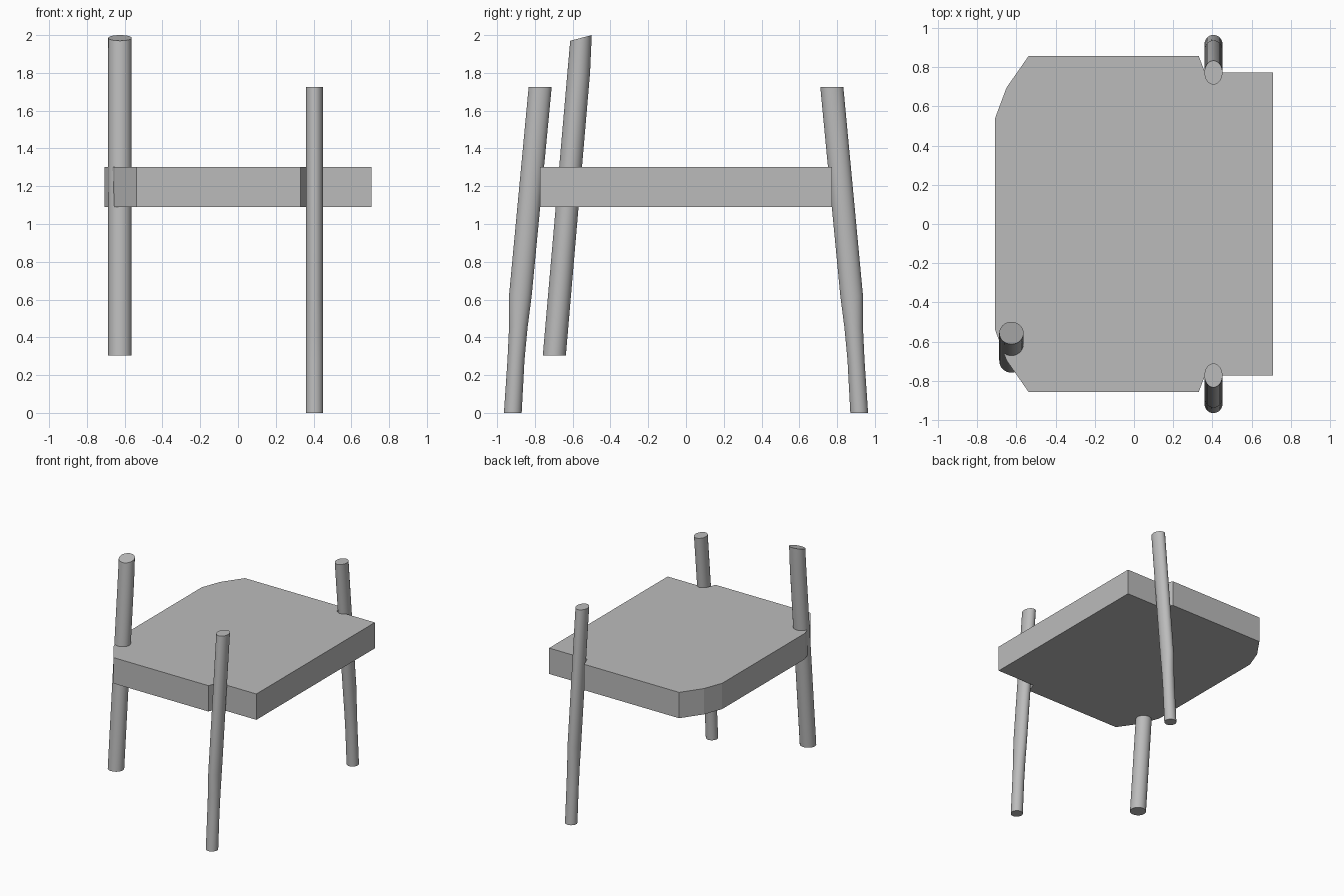
import bpy, bmesh, math

if "Cube" in bpy.data.objects:
    bpy.data.objects.remove(bpy.data.objects["Cube"])

grey = bpy.data.materials.new("plain grey")
grey.diffuse_color = (0.5, 0.5, 0.5, 1)
grey.use_nodes = True
grey.node_tree.nodes["Principled BSDF"].inputs["Base Color"].default_value = grey.diffuse_color


def finish(name, bm, smooth):
    bmesh.ops.recalc_face_normals(bm, faces=bm.faces[:])
    me = bpy.data.meshes.new(name)
    bm.to_mesh(me)
    bm.free()
    me.materials.append(grey)
    ob = bpy.data.objects.new(name, me)
    bpy.context.collection.objects.link(ob)
    if smooth:
        bpy.ops.object.select_all(action='DESELECT')
        ob.select_set(True)
        bpy.context.view_layer.objects.active = ob
        bpy.ops.object.shade_smooth_by_angle(angle=math.radians(35))
    return ob


def leg(name, x, sections, side=1, n=32):
    """Loft ellipses; each section is (z, y, radius x, radius y, tilt in y)."""
    bm = bmesh.new()
    rings = []
    for z, y, rx, ry, tilt in sections:
        ring = []
        for i in range(n):
            a = math.tau * i / n
            ring.append(bm.verts.new((x + rx * math.cos(a),
                                      side * (y + ry * math.sin(a)),
                                      z + tilt * math.sin(a))))
        rings.append(ring)
    for low, high in zip(rings, rings[1:]):
        for i in range(n):
            j = (i + 1) % n
            bm.faces.new((low[i], low[j], high[j], high[i]))
    bm.faces.new(rings[0])
    bm.faces.new(rings[-1])
    return finish(name, bm, True)


# Seat slab: half outline mirrored across the centre line
half = [(-0.708, 0.54), (-0.65, 0.695), (-0.537, 0.857),
        (0.33, 0.857), (0.362, 0.772), (0.708, 0.772)]
outline = half + [(x, -y) for x, y in reversed(half)]
bm = bmesh.new()
base = bm.faces.new([bm.verts.new((x, y, 1.09)) for x, y in outline])
top = bmesh.ops.extrude_face_region(bm, geom=[base], use_keep_orig=True)
bmesh.ops.translate(bm, vec=(0, 0, 0.213),
                    verts=[v for v in top["geom"] if isinstance(v, bmesh.types.BMVert)])
finish("seat", bm, False)

# Pair of slim legs, bent and narrowed toward the foot
slim = [(0, 0.917, 0.046, 0.047, 0), (0.28, 0.9, 0.046, 0.045, 0),
        (0.45, 0.888, 0.046, 0.049, 0), (0.62, 0.877, 0.046, 0.06, 0),
        (1.725, 0.772, 0.046, 0.061, 0)]
leg("right_back_leg", 0.405, slim)
leg("right_front_leg", 0.405, slim, side=-1)

# Thick leg with a slanted top
thick = [(0.305, -0.697, 0.062, 0.061, 0), (1.8, -0.568, 0.062, 0.06, 0),
         (1.985, -0.556, 0.062, 0.057, 0.015)]
leg("left_front_leg", -0.625, thick)
